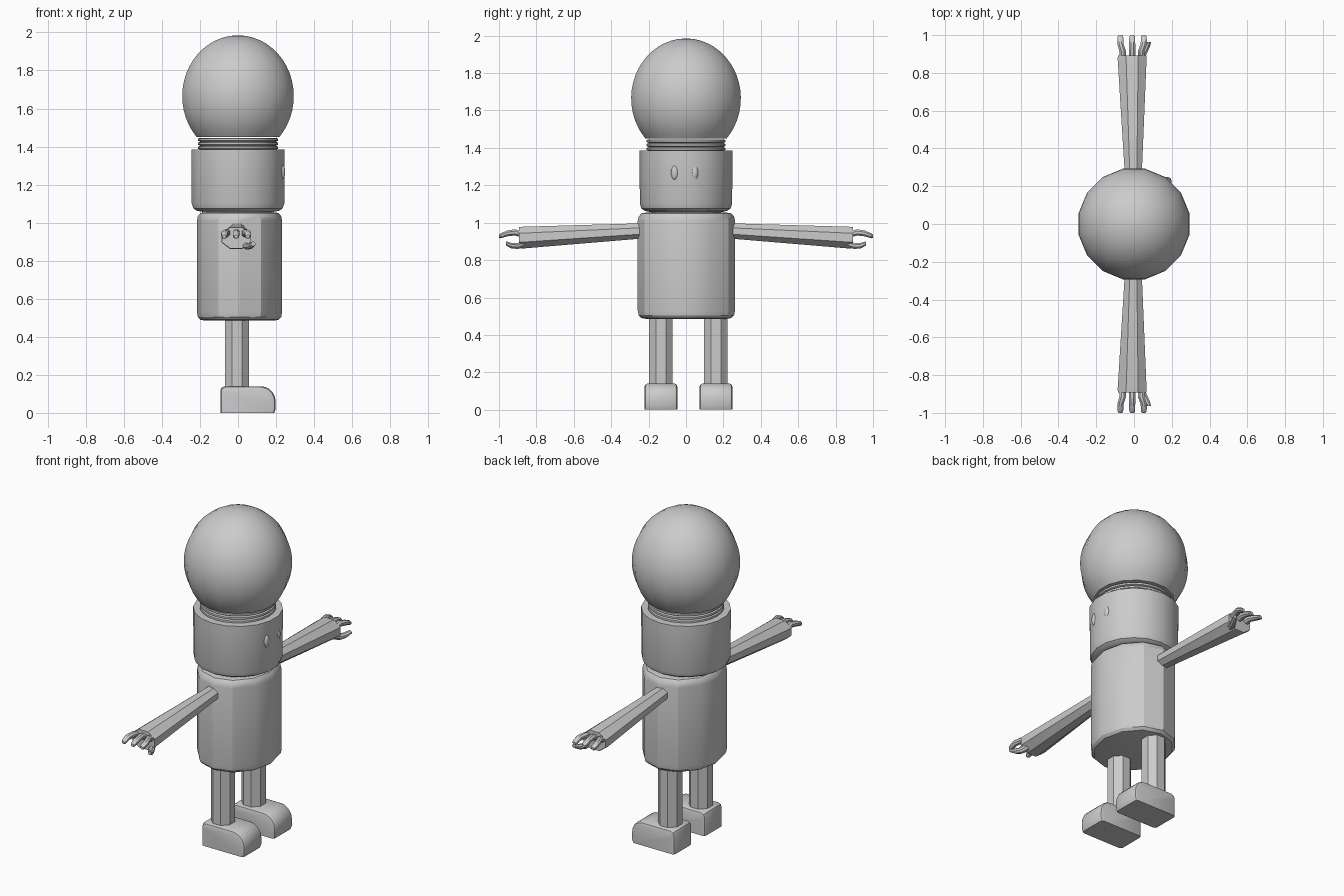
import bpy, bmesh, math

if "Cube" in bpy.data.objects:
    bpy.data.objects.remove(bpy.data.objects["Cube"])


def finish(name, bm, angle=30):
    bmesh.ops.recalc_face_normals(bm, faces=bm.faces)
    mesh = bpy.data.meshes.new(name)
    bm.to_mesh(mesh)
    bm.free()
    ob = bpy.data.objects.new(name, mesh)
    bpy.context.collection.objects.link(ob)
    bpy.ops.object.select_all(action='DESELECT')
    ob.select_set(True)
    bpy.context.view_layer.objects.active = ob
    bpy.ops.object.shade_smooth_by_angle(angle=math.radians(angle))
    return ob


def loft(name, sections, n, axis='z', phase=0.0, angle=30):
    """Skin elliptical rings. Section: (a, b, position on axis, radius a, radius b)."""
    bm = bmesh.new()
    rings = []
    for a, b, t, ra, rb in sections:
        ring = []
        for i in range(n):
            w = 2 * math.pi * i / n + phase
            p, q = a + ra * math.cos(w), b + rb * math.sin(w)
            ring.append(bm.verts.new((p, q, t) if axis == 'z' else (p, t, q)))
        rings.append(ring)
    for lo, hi in zip(rings, rings[1:]):
        for i in range(n):
            j = (i + 1) % n
            bm.faces.new((lo[i], lo[j], hi[j], hi[i]))
    bm.faces.new(rings[0])
    bm.faces.new(rings[-1])
    return finish(name, bm, angle)


def turned(name, profile, n, x=0.0, y=0.0, sx=1.0, phase=0.0, angle=30):
    return loft(name, [(x, y, z, r * sx, r) for r, z in profile], n,
                phase=phase, angle=angle)


# Torso: rounded twelve-sided barrel
turned("torso", [(0.21, 0.485), (0.24, 0.49), (0.255, 0.505), (0.26, 0.53),
                 (0.26, 1.01), (0.255, 1.033), (0.24, 1.05), (0.21, 1.055)],
       12, x=0.008, y=0.002, sx=0.86)

# Head band, rounded underneath
turned("neck", [(0.19, 1.03), (0.19, 1.08)], 18)
turned("head", [(0.195, 1.058), (0.22, 1.063), (0.238, 1.075), (0.247, 1.1),
                (0.248, 1.385)], 18, phase=math.radians(10))

# Ridged collar
collar = [(0.2, 1.38)]
for k in range(3):
    z = 1.385 + k * 0.021
    collar += [(0.2, z), (0.211, z + 0.004), (0.211, z + 0.015), (0.2, z + 0.019)]
turned("collar", collar, 24)

# Domed top: sphere cut off above the collar
dome = []
for k in range(19):
    w = math.radians(-42 + k * 130 / 18)
    dome.append((0.299 * math.cos(w), 1.665 + 0.32 * math.sin(w)))
turned("dome", dome, 16, phase=math.pi / 16, angle=40)

# Eyes: small upright ovals
for y in (-0.06, 0.046):
    bm = bmesh.new()
    bmesh.ops.create_uvsphere(bm, u_segments=12, v_segments=8, radius=1)
    bmesh.ops.scale(bm, vec=(0.014, 0.02, 0.038), verts=bm.verts)
    bmesh.ops.translate(bm, vec=(0.234, y, 1.267), verts=bm.verts)
    finish("eye", bm, 60)

# Arms with three fingers and a thumb, mirrored across y
for s in (-1, 1):
    loft("arm", [(-0.003, 0.958, s * 0.2, 0.045, 0.043),
                 (-0.01, 0.92, s * 0.875, 0.083, 0.063),
                 (-0.01, 0.92, s * 0.893, 0.081, 0.06)], 8, 'y', math.pi / 8)
    for x0, x1 in ((-0.06, -0.072), (-0.01, -0.01), (0.038, 0.052)):
        loft("finger", [(x0, 0.935, s * 0.87, 0.019, 0.018),
                        (x0, 0.948, s * 0.915, 0.019, 0.018),
                        (x1, 0.943, s * 0.955, 0.018, 0.017),
                        (x1, 0.929, s * 0.993, 0.016, 0.014),
                        (x1, 0.927, s * 1.0, 0.010, 0.009)], 8, 'y', math.pi / 8)
    loft("thumb", [(0.03, 0.89, s * 0.86, 0.02, 0.02),
                   (0.048, 0.875, s * 0.9, 0.02, 0.017),
                   (0.066, 0.878, s * 0.935, 0.018, 0.016),
                   (0.08, 0.889, s * 0.963, 0.012, 0.012)], 8, 'y', math.pi / 8)

# Legs and rounded shoes
toe = [(0.12 + 0.078 * math.sin(math.radians(a)),
        0.06 + 0.08 * math.cos(math.radians(a))) for a in range(90, -1, -18)]
outline = [(-0.093, 0.0), (0.19, 0.0), (0.198, 0.02)] + toe + [
    (-0.07, 0.14), (-0.087, 0.133), (-0.093, 0.115)]
for s in (-1, 1):
    y = 0.013 + s * 0.147
    turned("leg", [(0.068, 0.1), (0.068, 0.52)], 8, x=-0.006, y=y, phase=math.pi / 8)
    bm = bmesh.new()
    # Layers across the shoe, shrunk at each side for rounded upper edges
    layers = []
    for off, inset in ((-0.0875, 0.016), (-0.083, 0.005), (-0.072, 0.0),
                       (0.072, 0.0), (0.083, 0.005), (0.0875, 0.016)):
        kx, kz = 1 - inset / 0.146, 1 - inset / 0.14
        layers.append([bm.verts.new((0.0525 + (x - 0.0525) * kx, y + off, z * kz))
                       for x, z in outline])
    m = len(outline)
    for a, b in zip(layers, layers[1:]):
        for i in range(m):
            j = (i + 1) % m
            bm.faces.new((a[i], a[j], b[j], b[i]))
    bm.faces.new(layers[0])
    bm.faces.new(layers[-1])
    finish("shoe", bm, 40)
